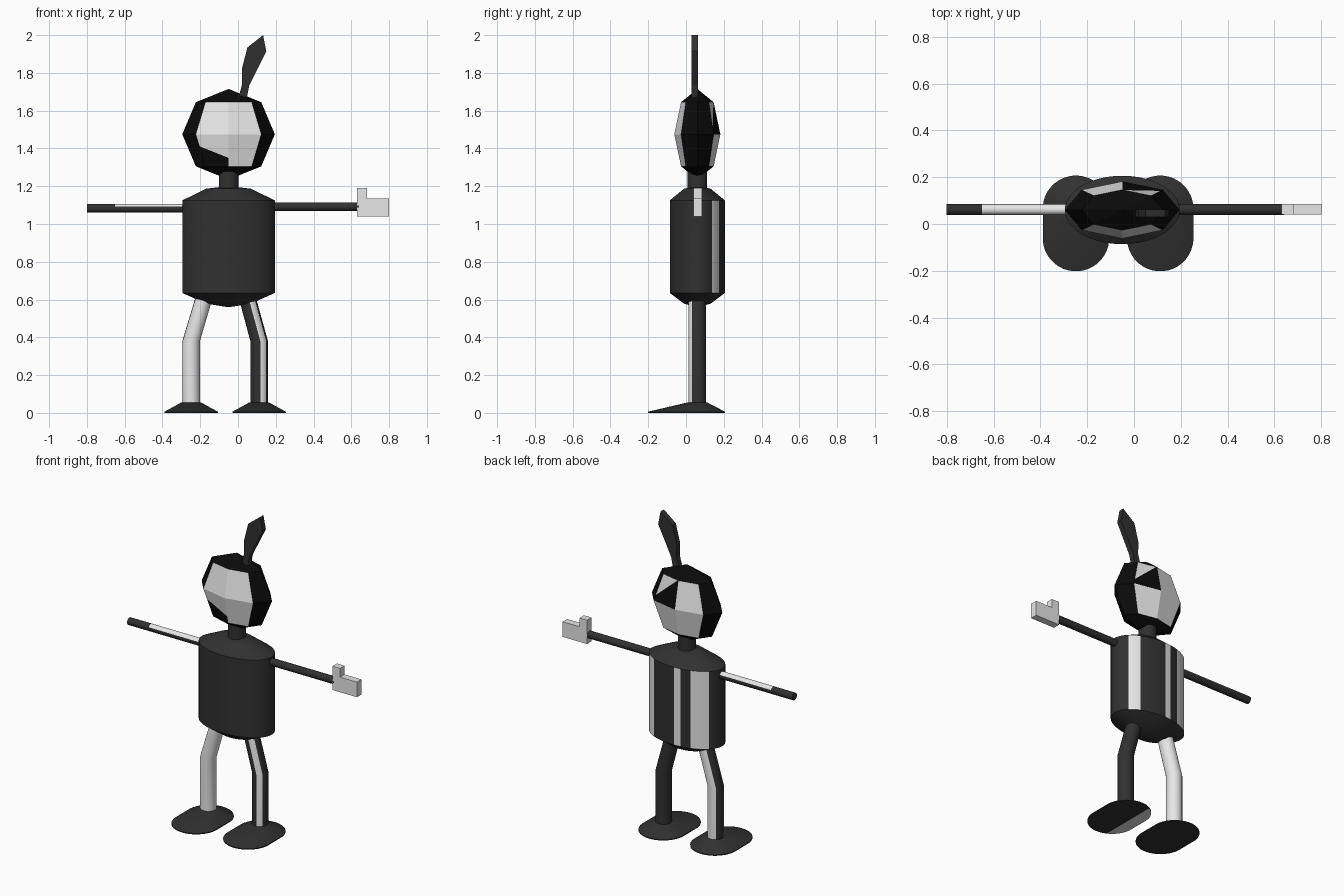
import bpy, bmesh, math
from mathutils import Vector

if "Cube" in bpy.data.objects:
    bpy.data.objects.remove(bpy.data.objects["Cube"])


def material(name, v):
    m = bpy.data.materials.new(name)
    m.diffuse_color = (v, v, v, 1)
    m.use_nodes = True
    m.node_tree.nodes["Principled BSDF"].inputs["Base Color"].default_value = m.diffuse_color
    return m


BLACK = material("black", 0.003)
DARK = material("charcoal", 0.03)
WHITE = material("white", 0.85)


def finish(name, bm, mats, smooth=False):
    bmesh.ops.recalc_face_normals(bm, faces=bm.faces)
    me = bpy.data.meshes.new(name)
    bm.to_mesh(me)
    bm.free()
    for m in mats:
        me.materials.append(m)
    ob = bpy.data.objects.new(name, me)
    bpy.context.collection.objects.link(ob)
    if smooth:
        bpy.ops.object.select_all(action='DESELECT')
        ob.select_set(True)
        bpy.context.view_layer.objects.active = ob
        bpy.ops.object.shade_smooth_by_angle(angle=math.radians(25))
    return ob


def loft(rings):
    """Skin between equal rings of points and cap both ends."""
    bm = bmesh.new()
    loops = [[bm.verts.new(p) for p in r] for r in rings]
    n = len(loops[0])
    for a, b in zip(loops, loops[1:]):
        for i in range(n):
            bm.faces.new((a[i], a[(i + 1) % n], b[(i + 1) % n], b[i]))
    bm.faces.new(loops[0])
    bm.faces.new(loops[-1])
    bmesh.ops.recalc_face_normals(bm, faces=bm.faces)
    return bm


def ring(x, y, z, rx, ry=None, n=24, toe=0.0):
    """Horizontal ellipse; toe stretches its front half towards -y."""
    ry = ry or rx
    pts = []
    for i in range(n):
        a = 2 * math.pi * (i + 0.5) / n
        s = math.sin(a)
        pts.append((x + rx * math.cos(a), y + ry * s - (toe if s < 0 else 0), z))
    return pts


def x_ring(x, y, z, r, n=16):
    return [(x, y + r * math.cos(2 * math.pi * i / n), z + r * math.sin(2 * math.pi * i / n)) for i in range(n)]


def plate(name, profile, y0, y1, mat):
    """Front profile (x, z) given thickness along y."""
    finish(name, loft([[(x, y, z) for x, z in profile] for y in (y0, y1)]), [mat])


def azimuth(dx, dy):
    return math.degrees(math.atan2(dy, dx)) % 360


CX, CY = -0.05, 0.06

# Torso: oval barrel with pale stripes on the back
profile = [(0.02, 0.56), (0.48, 0.578), (1, 0.635), (1, 1.125), (0.48, 1.187), (0.02, 1.2)]
bm = loft([ring(CX, CY, z, 0.245 * s, 0.146 * s, 72) for s, z in profile])
for f in bm.faces:
    c = f.calc_center_median()
    a = azimuth((c.x - CX) / 0.245, (c.y - CY) / 0.146)
    if 0.7 < c.z < 1.1 and any(lo < a < hi for lo, hi in ((34, 51), (92, 103), (117, 149))):
        f.material_index = 1
finish("torso", bm, [DARK, WHITE], True)

# Neck
finish("neck", loft([ring(CX, CY, z, 0.052) for z in (1.17, 1.28)]), [DARK], True)

# Head: flattened eight-sided ball, pale front and back panels
bm = bmesh.new()
bmesh.ops.create_uvsphere(bm, u_segments=8, v_segments=4, radius=1)
for v in bm.verts:
    v.co = Vector((CX + v.co.x * 0.245, CY + v.co.y * 0.122, 1.475 + v.co.z * 0.24))


def panel(f):
    c = f.calc_center_median()
    return abs(c.z - 1.475) < 0.15 and abs(c.x - CX) < 0.12


def patch(chosen, point, normal):
    """Cut the chosen faces by a plane; the lower side stays black."""
    faces = [f for f in bm.faces if panel(f) and chosen(f.calc_center_median())]
    geom = faces + list({e for f in faces for e in f.edges}) + list({v for f in faces for v in f.verts})
    bmesh.ops.bisect_plane(bm, geom=geom, plane_co=point, plane_no=normal)


for f in bm.faces:
    f.material_index = 1 if panel(f) else 0
front = lambda c: c.y < CY and c.x < CX and c.z < 1.475
back = lambda c: c.y > CY and c.x > CX and c.z > 1.475
cuts = [(front, Vector((-0.2, 0, 1.41)), Vector((0.4, 0, 1))),
        (back, Vector((-0.05, 0, 1.65)), Vector((0.87, 0, 1)))]
for chosen, p, n in cuts:
    patch(chosen, p, n)
    for f in bm.faces:
        c = f.calc_center_median()
        if f.material_index and chosen(c) and (c - p).dot(n) < 0:
            f.material_index = 0
finish("head", bm, [BLACK, WHITE])

# Feather on the head
plate("feather", [(0.0, 1.66), (0.045, 1.66), (0.06, 1.735), (0.09, 1.795), (0.15, 1.915),
                  (0.133, 2.0), (0.05, 1.935), (0.02, 1.82), (0.022, 1.74)], 0.03, 0.063, DARK)

# Arms: thin rods, the left one pale along its top
bm = loft([x_ring(x, 0.062, 1.083, 0.023) for x in (-0.8, -0.65, -0.2)])
for f in bm.faces:
    if f.normal.z > 0.35 and f.calc_center_median().x > -0.65:
        f.material_index = 1
finish("left_arm", bm, [DARK, WHITE], True)
finish("right_arm", loft([x_ring(x, 0.062, 1.092, 0.023) for x in (0.1, 0.64)]), [DARK], True)

# Hand with raised thumb
plate("hand", [(0.63, 1.04), (0.8, 1.04), (0.8, 1.135), (0.683, 1.135), (0.683, 1.19), (0.63, 1.19)],
      0.04, 0.085, WHITE)

# Legs bend inward at the knee; feet are sloping ovals
for side, x, hip, pale in (("left", -0.248, -0.178, lambda a: not 130 < a < 200),
                           ("right", 0.112, 0.048, lambda a: 280 < a < 320)):
    bm = loft([ring(x, CY, 0.04, 0.047), ring(x, CY, 0.38, 0.047), ring(hip, CY, 0.615, 0.046)])
    for f in bm.faces:
        if abs(f.normal.z) < 0.6 and pale(azimuth(f.normal.x, f.normal.y)):
            f.material_index = 1
    finish(side + "_leg", bm, [DARK, WHITE], True)

    bm = loft([ring(x, 0.065, 0, 0.142, n=40, toe=0.125), ring(x, 0.065, 0.006, 0.142, n=40, toe=0.125),
               ring(x, CY, 0.055, 0.053, n=40)])
    if side == "right":
        # Pale strip under the inner edge of the sole
        sole = [f for f in bm.faces if f.calc_center_median().z < 0.001]
        geom = sole + list(sole[0].edges) + list(sole[0].verts)
        bmesh.ops.bisect_plane(bm, geom=geom, plane_co=(x - 0.065, 0, 0), plane_no=(1, 0, 0))
        for f in bm.faces:
            c = f.calc_center_median()
            if c.z < 0.001 and c.x < x - 0.065:
                f.material_index = 1
    finish(side + "_foot", bm, [DARK, WHITE], True)
